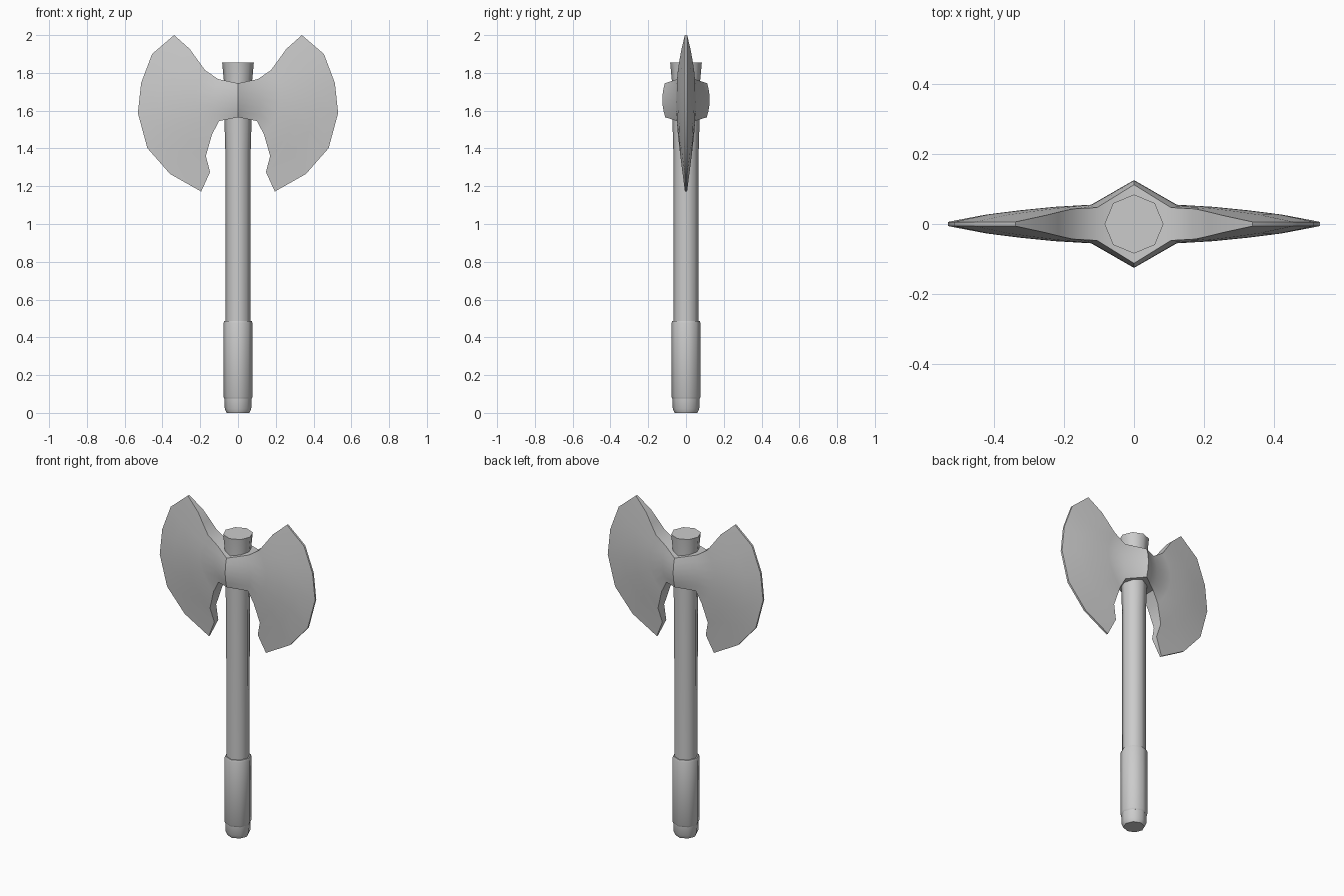
import bpy, bmesh, math

if "Cube" in bpy.data.objects:
    bpy.data.objects.remove(bpy.data.objects["Cube"])


def finish(name, bm, angle):
    bmesh.ops.recalc_face_normals(bm, faces=bm.faces[:])
    me = bpy.data.meshes.new(name)
    bm.to_mesh(me)
    bm.free()
    ob = bpy.data.objects.new(name, me)
    bpy.context.collection.objects.link(ob)
    bpy.ops.object.select_all(action='DESELECT')
    ob.select_set(True)
    bpy.context.view_layer.objects.active = ob
    bpy.ops.object.shade_smooth_by_angle(angle=math.radians(angle))


def turned(name, profile, sides=8):
    """Closed octagonal turned part from (radius, z) pairs."""
    bm = bmesh.new()
    rings = [[bm.verts.new((r * math.cos(math.tau * i / sides),
                            r * math.sin(math.tau * i / sides), z))
              for i in range(sides)] for r, z in profile]
    for a, b in zip(rings, rings[1:]):
        for i in range(sides):
            j = (i + 1) % sides
            bm.faces.new((a[i], a[j], b[j], b[i]))
    bm.faces.new(rings[0])
    bm.faces.new(rings[-1])
    finish(name, bm, 50)


# Handle parts
turned("shaft", [(.066, .40), (.067, 1.38), (.072, 1.55), (.075, 1.76), (.084, 1.855)])
turned("grip", [(.072, .075), (.077, .085), (.077, .475), (.073, .487)])
turned("pommel", [(.060, 0), (.070, .022), (.072, .08)])

# Double blade: columns from collar centre to cutting edge,
# each as (x, half thickness, z) at the top, middle and bottom
columns = [
    ((0, .112, 1.745), (0, .125, 1.655), (0, .110, 1.565)),
    ((.105, .047, 1.767), (.122, .055, 1.655), (.100, .047, 1.545)),
    ((.175, .043, 1.815), (.225, .049, 1.645), (.137, .043, 1.476)),
    ((.215, .034, 1.870), (.325, .039, 1.625), (.170, .030, 1.360)),
    ((.255, .024, 1.926), (.420, .027, 1.605), (.148, .019, 1.275)),
]
edge = [(.338, 2.0), (.455, 1.9), (.513, 1.746), (.53, 1.587),
        (.48, 1.402), (.36, 1.265), (.195, 1.172)]
ROWS = len(edge)


def column_points(top, mid, bottom):
    pts = []
    for r in range(ROWS):
        t = r / (ROWS - 1)
        w = ((1 - t) * (1 - 2 * t), 4 * t * (1 - t), t * (2 * t - 1))
        pts.append([sum(k * p[i] for k, p in zip(w, (top, mid, bottom))) for i in range(3)])
    return pts


half = [column_points(*c) for c in columns] + [[(x, .006, z) for x, z in edge]]
full = [[(-x, y, z) for x, y, z in c] for c in half[:0:-1]] + half

bm = bmesh.new()
front, back = [[[bm.verts.new((x, s * y, z)) for x, y, z in c] for c in full] for s in (-1, 1)]
for i in range(len(full) - 1):
    for g in (front, back):
        for r in range(ROWS - 1):
            bm.faces.new((g[i][r], g[i + 1][r], g[i + 1][r + 1], g[i][r + 1]))
    for r in (0, -1):
        bm.faces.new((front[i][r], front[i + 1][r], back[i + 1][r], back[i][r]))
for i in (0, -1):
    for r in range(ROWS - 1):
        bm.faces.new((front[i][r], front[i][r + 1], back[i][r + 1], back[i][r]))
finish("axe_head", bm, 40)
